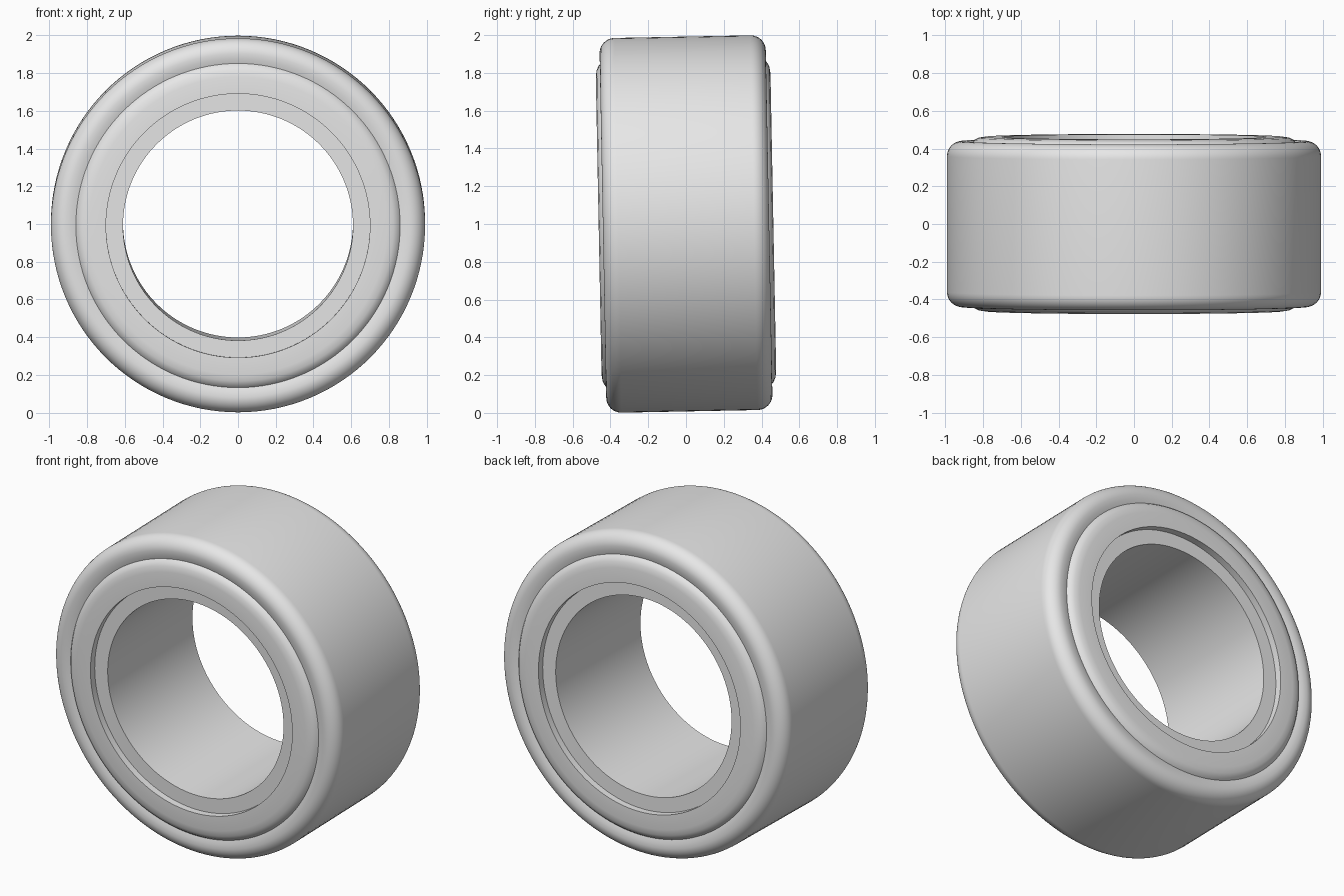
import bpy, bmesh
from math import sin, cos, pi, radians
from mathutils import Matrix

cube = bpy.data.objects.get("Cube")
if cube:
    bpy.data.objects.remove(cube, do_unlink=True)

SEGMENTS = 128
RADIUS, SHOULDER, HALF_WIDTH = 0.992, 0.08, 0.44

grey = bpy.data.materials.new("plain grey")
grey.use_nodes = True
grey.diffuse_color = (0.8, 0.8, 0.8, 1)
grey.node_tree.nodes["Principled BSDF"].inputs["Base Color"].default_value = (0.8, 0.8, 0.8, 1)

# Half profile as (radius, distance from the middle): rounded shoulder
half = []
for i in range(11):
    a = i / 10 * pi / 2
    half.append((RADIUS - SHOULDER + SHOULDER * cos(a),
                 HALF_WIDTH - SHOULDER + SHOULDER * sin(a)))
# Shallow crease, raised sidewall, recessed bead seat and bore edge
half += [(0.885, 0.438), (0.86, 0.43), (0.848, 0.445), (0.825, 0.457), (0.79, 0.4625),
         (0.70, 0.4625), (0.70, 0.42), (0.61, 0.42)]
profile = half + [(r, -y) for r, y in reversed(half)]

# Revolve the closed profile around the wheel axis
bm = bmesh.new()
rings = []
for s in range(SEGMENTS):
    a = 2 * pi * s / SEGMENTS
    rings.append([bm.verts.new((r * cos(a), y, r * sin(a))) for r, y in profile])
for s in range(SEGMENTS):
    here, there = rings[s], rings[(s + 1) % SEGMENTS]
    for i in range(len(profile)):
        j = (i + 1) % len(profile)
        bm.faces.new((here[i], here[j], there[j], there[i]))
bmesh.ops.recalc_face_normals(bm, faces=bm.faces)

# Slight lean toward the front
bm.transform(Matrix.Translation((0, 0, 1)) @ Matrix.Rotation(radians(1.1), 4, 'X'))
mesh = bpy.data.meshes.new("tyre")
bm.to_mesh(mesh)
bm.free()
mesh.materials.append(grey)

tyre = bpy.data.objects.new("tyre", mesh)
bpy.context.collection.objects.link(tyre)
bpy.ops.object.select_all(action='DESELECT')
tyre.select_set(True)
bpy.context.view_layer.objects.active = tyre
bpy.ops.object.shade_smooth_by_angle(angle=radians(35))
